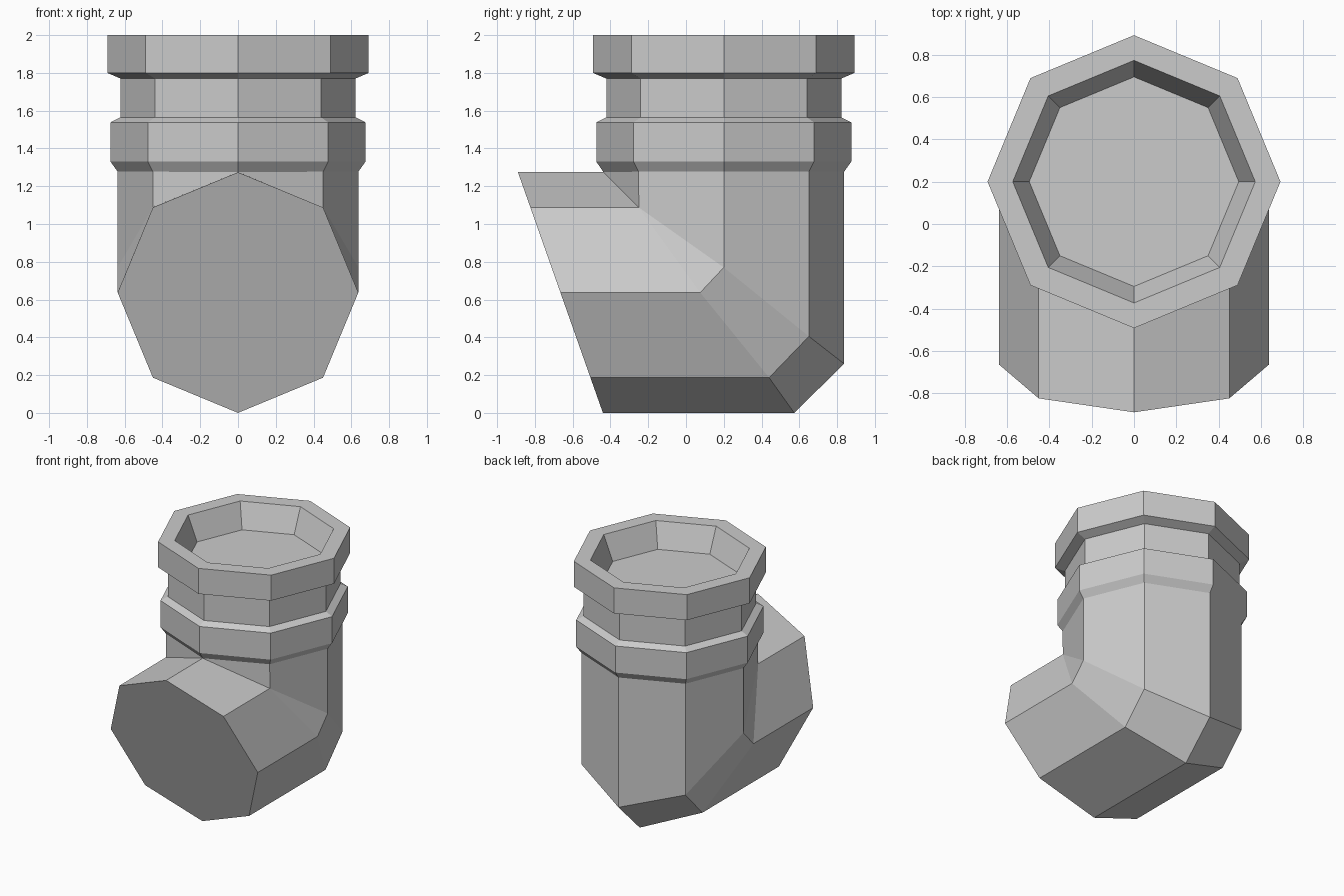
import bpy, bmesh
from math import sin, cos, pi

if "Cube" in bpy.data.objects:
    bpy.data.objects.remove(bpy.data.objects["Cube"])

R, CY = 0.637, 0.2          # pipe radius, y of the vertical axis
N = 8
ANG = [2 * pi * i / N for i in range(N)]   # angle 0 = back / underside


def mirrored(values):
    """Expand five values (back to front) to all eight ring corners."""
    return values + values[-2:0:-1]


def level_ring(r, z):
    return [(r * sin(a), CY + r * cos(a), z) for a in ANG]


# Socket: inside floor, inner wall, rim, collar, neck, lower collar
rings = [level_ring(r, z) for r, z in [
    (0.495, 1.81), (0.573, 2.0), (0.692, 2.0), (0.692, 1.80),
    (0.622, 1.77), (0.622, 1.565), (0.675, 1.538), (0.675, 1.33),
    (R, 1.277)]]

# Elbow: end of vertical pipe, start of horizontal pipe, slanted mouth
elbow_z = mirrored([0.26, 0.405, 0.77, 1.09, 1.275])
elbow_y = mirrored([0.573, 0.44, 0.075, -0.25, -0.437])
rings.append([(R * sin(a), CY + R * cos(a), z) for a, z in zip(ANG, elbow_z)])
rings.append([(R * sin(a), y, R - R * cos(a)) for a, y in zip(ANG, elbow_y)])
rings.append([(R * sin(a), -0.44 - 0.353 * (R - R * cos(a)), R - R * cos(a))
              for a in ANG])

# Skin the rings and cap both ends
bm = bmesh.new()
loops = [[bm.verts.new(p) for p in ring] for ring in rings]
for a, b in zip(loops, loops[1:]):
    for i in range(N):
        j = (i + 1) % N
        bm.faces.new((a[i], a[j], b[j], b[i]))
bm.faces.new(loops[0])
bm.faces.new(loops[-1])

# Weld the inside corner of the elbow
bmesh.ops.remove_doubles(bm, verts=bm.verts, dist=0.008)
bmesh.ops.recalc_face_normals(bm, faces=bm.faces)
mesh = bpy.data.meshes.new("pipe_elbow")
bm.to_mesh(mesh)
bm.free()
bpy.context.collection.objects.link(bpy.data.objects.new("pipe_elbow", mesh))
